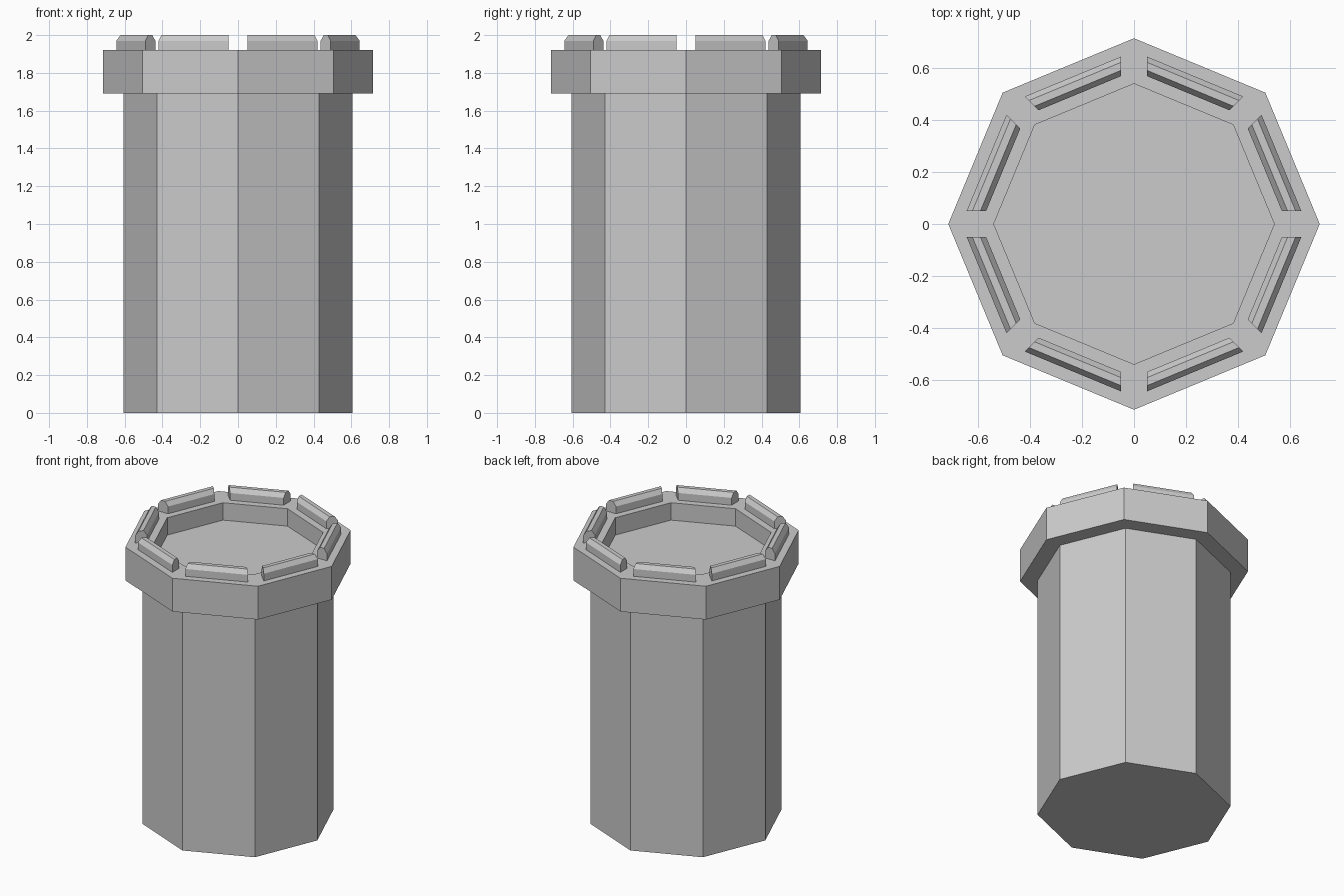
import bpy
from math import pi, sin, cos, tan, radians

if "Cube" in bpy.data.objects:
    bpy.data.objects.remove(bpy.data.objects["Cube"])

SIDES = 8
HALF = radians(22.5)


def make_object(name, verts, faces):
    mesh = bpy.data.meshes.new(name)
    mesh.from_pydata(verts, [], faces)
    mesh.validate()
    obj = bpy.data.objects.new(name, mesh)
    bpy.context.collection.objects.link(obj)
    return obj


def octagonal_lathe(name, profile):
    """Spin (radius, z) points into an eight-sided solid, capped at both ends."""
    verts, faces = [], []
    for r, z in profile:
        for i in range(SIDES):
            a = i * 2 * pi / SIDES
            verts.append((r * cos(a), r * sin(a), z))
    for k in range(len(profile) - 1):
        for i in range(SIDES):
            j = (i + 1) % SIDES
            faces.append((k * SIDES + i, k * SIDES + j,
                          (k + 1) * SIDES + j, (k + 1) * SIDES + i))
    faces.append(tuple(reversed(range(SIDES))))
    last = (len(profile) - 1) * SIDES
    faces.append(tuple(range(last, last + SIDES)))
    return make_object(name, verts, faces)


def battlement(name, index, section, gap):
    """Extrude a (corner radius, z) section along one side, mitred at the gaps."""
    a = HALF + index * 2 * HALF
    verts = []
    for side in (-1, 1):
        for r, z in section:
            u = r * cos(HALF)
            v = side * (u * tan(HALF) - gap / cos(HALF))
            verts.append((u * cos(a) - v * sin(a), u * sin(a) + v * cos(a), z))
    n = len(section)
    faces = [tuple(range(n)), tuple(reversed(range(n, 2 * n)))]
    faces += [(i, i + n, (i + 1) % n + n, (i + 1) % n) for i in range(n)]
    return make_object(name, verts, faces)


# Tower shaft with overhanging parapet and sunken roof floor
octagonal_lathe("tower_body", [
    (0.605, 0), (0.605, 1.69), (0.715, 1.69), (0.715, 1.92),
    (0.54, 1.92), (0.54, 1.80)])

# Chamfered battlements, one per side
section = [(0.59, 1.91), (0.59, 1.97), (0.612, 2.0),
           (0.643, 2.0), (0.665, 1.97), (0.665, 1.91)]
for i in range(SIDES):
    battlement(f"battlement_{i + 1}", i, section, 0.05)
